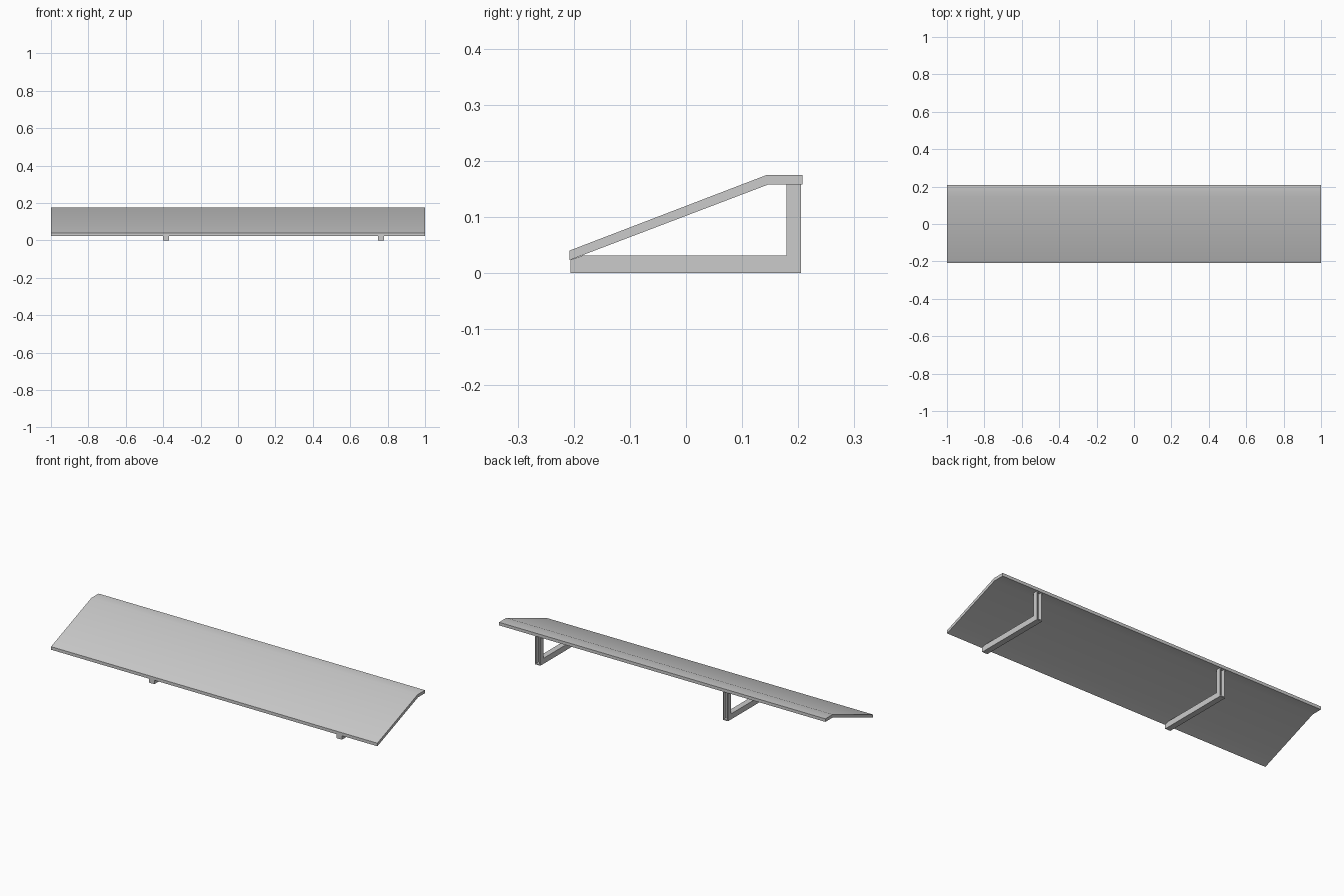
import bpy, bmesh, math

cube = bpy.data.objects.get("Cube")
if cube:
    bpy.data.objects.remove(cube, do_unlink=True)

metal = bpy.data.materials.new("light grey metal")
metal.use_nodes = True
GREY = (0.6, 0.6, 0.6, 1)
metal.diffuse_color = GREY
metal.node_tree.nodes["Principled BSDF"].inputs["Base Color"].default_value = GREY


def extrude_profile(name, profile, x0, x1):
    """Sweep a closed (y, z) outline along x."""
    bm = bmesh.new()
    face = bm.faces.new([bm.verts.new((x0, y, z)) for y, z in profile])
    swept = bmesh.ops.extrude_face_region(bm, geom=[face])["geom"]
    verts = [v for v in swept if isinstance(v, bmesh.types.BMVert)]
    bmesh.ops.translate(bm, verts=verts, vec=(x1 - x0, 0, 0))
    bmesh.ops.recalc_face_normals(bm, faces=bm.faces)
    mesh = bpy.data.meshes.new(name)
    bm.to_mesh(mesh)
    bm.free()
    mesh.materials.append(metal)
    obj = bpy.data.objects.new(name, mesh)
    bpy.context.collection.objects.link(obj)
    return obj


# Sloping panel with a flat lip along the back
panel = extrude_profile("panel", [
    (-0.208, 0.023), (0.147, 0.158), (0.208, 0.158),
    (0.208, 0.175), (0.144, 0.175), (-0.208, 0.040)], -1, 1)
bpy.context.view_layer.objects.active = panel
panel.select_set(True)
bpy.ops.object.shade_smooth_by_angle(angle=math.radians(30))
panel.select_set(False)

# L-shaped brackets: a foot and a post that is a channel open to the back
HALF, WALL = 0.016, 0.005
FRONT, BACK, INNER = -0.206, 0.205, 0.179
TOP, FOOT = 0.158, 0.031
for side, x in (("right", -0.385), ("left", 0.765)):
    extrude_profile(side + "_foot", [
        (FRONT, 0), (BACK, 0), (BACK, WALL), (INNER + WALL, WALL),
        (INNER + WALL, FOOT), (-0.185, FOOT), (FRONT, 0.0235)],
        x - HALF, x + HALF)
    extrude_profile(side + "_post_web", [
        (INNER, FOOT), (INNER + WALL, FOOT), (INNER + WALL, TOP), (INNER, TOP)],
        x - HALF, x + HALF)
    for edge, a, b in (("inner", -HALF, WALL - HALF), ("outer", HALF - WALL, HALF)):
        extrude_profile(f"{side}_post_{edge}_flange", [
            (INNER + WALL, WALL), (BACK, WALL), (BACK, TOP), (INNER + WALL, TOP)],
            x + a, x + b)
